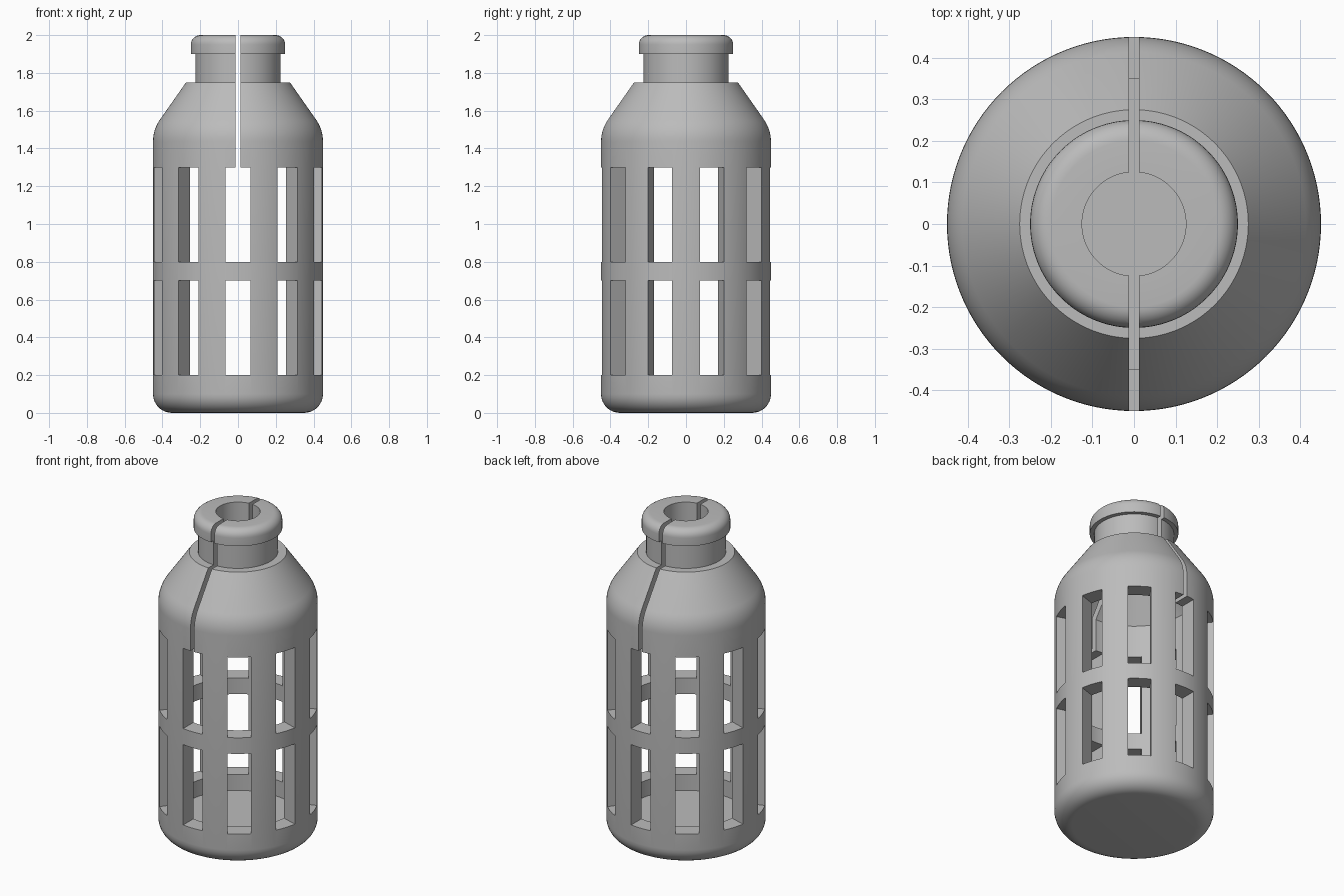
import bpy, bmesh
from math import pi, cos, sin, radians
from mathutils import Matrix, Vector

if "Cube" in bpy.data.objects:
    bpy.data.objects.remove(bpy.data.objects["Cube"])

WALL = 0.1
RADIUS = 0.45
SEGMENTS = 120

grey = bpy.data.materials.new("plain grey")
grey.use_nodes = True
colour = (0.5, 0.5, 0.5, 1)
grey.diffuse_color = colour
grey.node_tree.nodes["Principled BSDF"].inputs["Base Color"].default_value = colour


def arc(cx, cz, r, start, end, steps):
    """Points of a rounded corner in the profile, angles in degrees."""
    angles = [radians(start + (end - start) * i / steps) for i in range(steps + 1)]
    return [(cx + r * cos(a), cz + r * sin(a)) for a in angles]


def new_object(name, bm):
    mesh = bpy.data.meshes.new(name)
    bmesh.ops.recalc_face_normals(bm, faces=bm.faces)
    bm.to_mesh(mesh)
    bm.free()
    obj = bpy.data.objects.new(name, mesh)
    bpy.context.collection.objects.link(obj)
    return obj


def add_box(bm, size, centre, turn=0.0):
    matrix = (Matrix.Rotation(turn, 4, 'Z') @ Matrix.Translation(centre)
              @ Matrix.Diagonal((*size, 1)))
    bmesh.ops.create_cube(bm, size=1, matrix=matrix)


# Bottle shell: outer wall up, bore and inner wall back down
profile = [(0, 0)]
profile += arc(RADIUS - 0.1, 0.1, 0.1, -90, 0, 8)             # rounded base
profile += arc(RADIUS - 0.2, 1.437, 0.2, 0, 35, 6)            # shoulder bend
profile += [(0.275, 1.75), (0.225, 1.75), (0.225, 1.9), (0.25, 1.9)]
profile += arc(0.2, 1.95, 0.05, 0, 90, 7)                     # rounded lip
profile += [(0.125, 2), (0.125, 1.75), (0.175, 1.75),
            (RADIUS - WALL, 1.5), (RADIUS - WALL, 0.1), (0, 0.1)]

bm = bmesh.new()
verts = [bm.verts.new((r, 0, z)) for r, z in profile]
edges = [bm.edges.new(pair) for pair in zip(verts, verts[1:])]
bmesh.ops.spin(bm, geom=verts + edges, cent=(0, 0, 0), axis=(0, 0, 1),
               angle=2 * pi, steps=SEGMENTS, use_merge=False)
bmesh.ops.remove_doubles(bm, verts=bm.verts, dist=1e-5)
bottle = new_object("bottle_shell", bm)
bottle.data.materials.append(grey)

# Two rows of ten windows around the wall
bm = bmesh.new()
for bottom in (0.2, 0.8):
    for i in range(10):
        add_box(bm, (0.132, 0.27, 0.5), Vector((0, -0.415, bottom + 0.25)), i * pi / 5)
windows = new_object("window_cutter", bm)

# Narrow slot splitting the neck and shoulder front to back
bm = bmesh.new()
add_box(bm, (0.025, 1.2, 0.85), Vector((0, 0, 1.675)))
slot = new_object("slot_cutter", bm)

bpy.ops.object.select_all(action='DESELECT')
bpy.context.view_layer.objects.active = bottle
bottle.select_set(True)
for cutter in (windows, slot):
    cutter.hide_render = True
    cut = bottle.modifiers.new("cut", 'BOOLEAN')
    cut.operation = 'DIFFERENCE'
    cut.solver = 'EXACT'
    cut.object = cutter
    bpy.ops.object.modifier_apply(modifier=cut.name)
    bpy.data.objects.remove(cutter)

bpy.ops.object.shade_smooth_by_angle(angle=radians(25))
